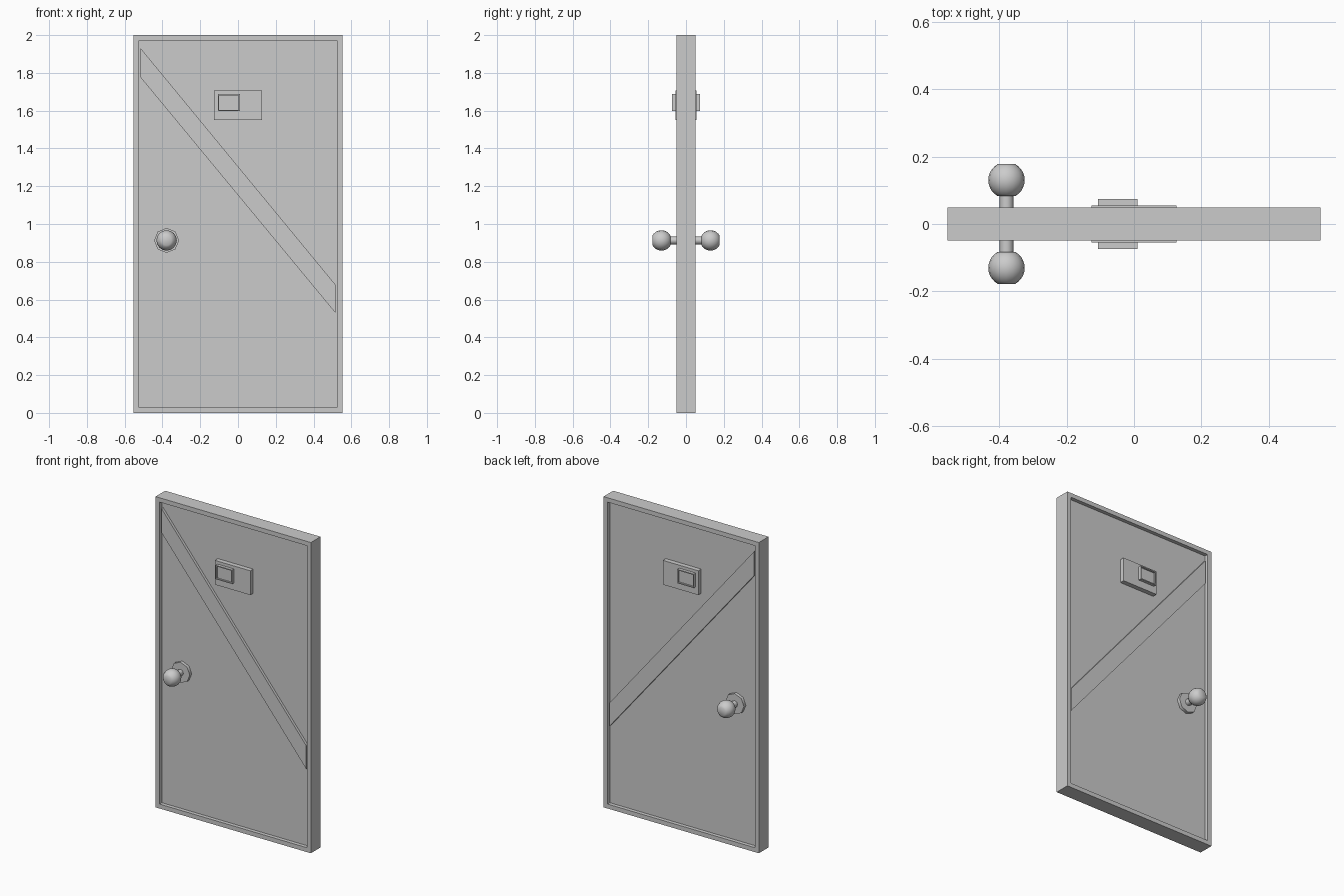
import bpy, bmesh
from math import cos, sin, pi, radians
from mathutils import Vector

if "Cube" in bpy.data.objects:
    bpy.data.objects.remove(bpy.data.objects["Cube"])


def finish(bm, name, mirror=True, smooth=False):
    bmesh.ops.recalc_face_normals(bm, faces=bm.faces)
    mesh = bpy.data.meshes.new(name)
    bm.to_mesh(mesh)
    bm.free()
    ob = bpy.data.objects.new(name, mesh)
    bpy.context.collection.objects.link(ob)
    if mirror:  # repeat the part on the back of the door
        mod = ob.modifiers.new("both_sides", 'MIRROR')
        mod.use_axis = (False, True, False)
    if smooth:
        bpy.ops.object.select_all(action='DESELECT')
        ob.select_set(True)
        bpy.context.view_layer.objects.active = ob
        bpy.ops.object.shade_smooth_by_angle(angle=radians(50))
    return ob


def prism(name, outline, y0, y1, border=0, recess=0, both=False):
    """Extrude an x/z outline from y0 to y1; optionally sink a bordered panel."""
    bm = bmesh.new()
    front = bm.faces.new([bm.verts.new((x, y0, z)) for x, z in outline])
    back = bm.faces.new([bm.verts.new((x, y1, z)) for x, z in reversed(outline)])
    n = len(outline)
    fv, bv = list(front.verts), list(reversed(back.verts))
    # line the two loops up before bridging
    bv = sorted(bv, key=lambda v: min(range(n), key=lambda i: (fv[i].co.xz - v.co.xz).length))
    for i in range(n):
        j = (i + 1) % n
        bm.faces.new((fv[i], bv[i], bv[j], fv[j]))
    bmesh.ops.recalc_face_normals(bm, faces=bm.faces)
    if border:
        for f, s in ((front, 1), (back, -1))[:2 if both else 1]:
            bmesh.ops.inset_region(bm, faces=[f], thickness=border)
            inner = list(f.verts)
            r = bmesh.ops.extrude_discrete_faces(bm, faces=[f])
            bmesh.ops.translate(bm, verts=r['faces'][0].verts, vec=Vector((0, s * recess, 0)))
    return finish(bm, name, mirror=not both)


def rect(x0, x1, z0, z1):
    return [(x0, z0), (x1, z0), (x1, z1), (x0, z1)]


def lathe(name, profile, x, z, sides=8):
    """Turn a (radius, y) profile about a y-directed axis."""
    bm = bmesh.new()
    rings = [[bm.verts.new((x + r * cos(2 * pi * k / sides), y, z + r * sin(2 * pi * k / sides)))
              for k in range(sides)] for r, y in profile]
    for a, b in zip(rings, rings[1:]):
        for k in range(sides):
            j = (k + 1) % sides
            bm.faces.new((a[k], a[j], b[j], b[k]))
    bm.faces.new(rings[0])
    bm.faces.new(rings[-1])
    return finish(bm, name, smooth=True)


# Door leaf with raised border and sunken panel on both sides
prism("door_leaf", rect(-.553, .553, 0, 2), -.049, .049, border=.04, recess=.024, both=True)

# Diagonal brace
prism("diagonal_brace", [(-.515, 1.775), (.515, .53), (.515, .68), (-.515, 1.93)], -.042, -.02)

# Sign plate and its small framed slider
prism("sign_plate", rect(-.126, .126, 1.55, 1.706), -.055, -.02)
prism("sign_slider", rect(-.107, .01, 1.597, 1.687), -.074, -.05, border=.009, recess=.01)

# Octagonal rosette, shaft and ball knob
KX, KZ = -.378, .913
lathe("knob_rosette", [(.066, -.02), (.066, -.045)], KX, KZ)
lathe("knob_shaft", [(.021, -.03), (.021, -.09)], KX, KZ)
ball = []
for i in range(11):
    a = radians(-61 + 12.2 * i)
    ball.append((.054 * cos(a), -.130 - .054 * sin(a)))
lathe("knob_ball", ball, KX, KZ, sides=16)
